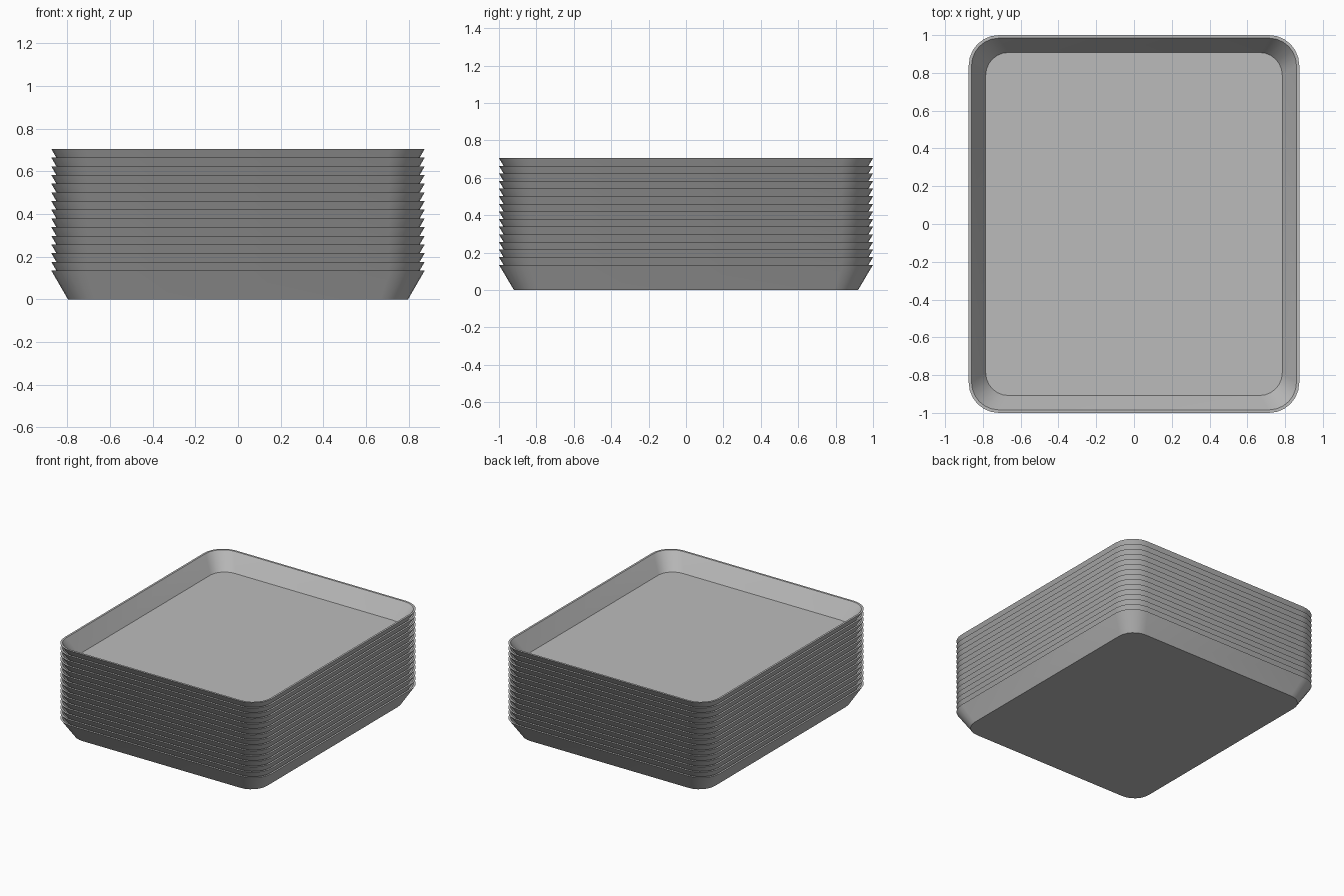
import bpy, bmesh, math

cube = bpy.data.objects.get("Cube")
if cube:
    bpy.data.objects.remove(cube, do_unlink=True)

COUNT, TOTAL, TRAY_H = 15, 0.705, 0.135
STEP = (TOTAL - TRAY_H) / (COUNT - 1)
SEGMENTS = 6

grey = bpy.data.materials.new("tray grey")
grey.use_nodes = True
color = (0.5, 0.5, 0.5, 1)
grey.diffuse_color = color
grey.node_tree.nodes["Principled BSDF"].inputs["Base Color"].default_value = color


def rounded_loop(bm, hx, hy, r, z):
    """Ring of vertices around a rounded rectangle."""
    verts = []
    for i, (sx, sy) in enumerate([(1, 1), (-1, 1), (-1, -1), (1, -1)]):
        for k in range(SEGMENTS + 1):
            a = (i + k / SEGMENTS) * math.pi / 2
            verts.append(bm.verts.new((sx * (hx - r) + r * math.cos(a),
                                       sy * (hy - r) + r * math.sin(a), z)))
    return verts


# Tray: outer wall, flat rim, inner wall, closed by two floors
bm = bmesh.new()
rings = [rounded_loop(bm, *p) for p in (
    (0.797, 0.92, 0.13, 0),
    (0.875, 1.0, 0.16, TRAY_H),
    (0.86, 0.984, 0.145, TRAY_H),
    (0.785, 0.908, 0.12, 0.01),
)]
for low, high in zip(rings, rings[1:]):
    n = len(low)
    for i in range(n):
        j = (i + 1) % n
        bm.faces.new((low[i], low[j], high[j], high[i]))
bm.faces.new(rings[0][::-1])
bm.faces.new(rings[-1])
bmesh.ops.recalc_face_normals(bm, faces=bm.faces)
mesh = bpy.data.meshes.new("tray")
bm.to_mesh(mesh)
bm.free()
mesh.materials.append(grey)

# Nested stack sharing one mesh
for i in range(COUNT):
    tray = bpy.data.objects.new(f"tray_{i + 1}", mesh)
    tray.location.z = i * STEP
    bpy.context.collection.objects.link(tray)

bpy.ops.object.select_all(action='DESELECT')
tray.select_set(True)
bpy.context.view_layer.objects.active = tray
bpy.ops.object.shade_smooth_by_angle(angle=math.radians(30))
